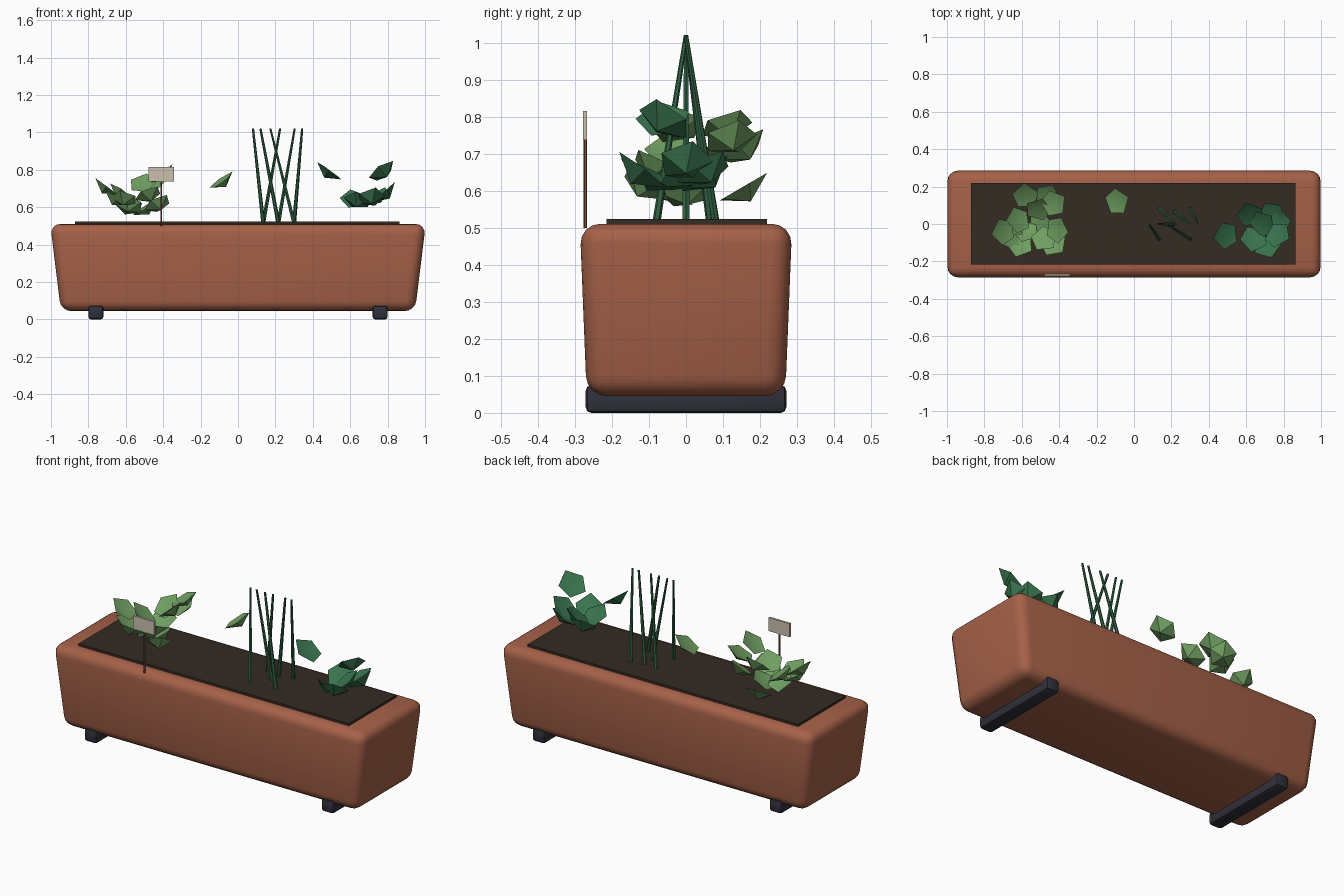
import bpy, bmesh, math, random
from mathutils import Vector, Matrix

random.seed(4)
cube = bpy.data.objects.get("Cube")
if cube:
    bpy.data.objects.remove(cube, do_unlink=True)


def material(name, rgb):
    m = bpy.data.materials.new(name)
    m.use_nodes = True
    m.diffuse_color = (*rgb, 1)
    bsdf = next(n for n in m.node_tree.nodes if n.type == 'BSDF_PRINCIPLED')
    bsdf.inputs["Base Color"].default_value = (*rgb, 1)
    bsdf.inputs["Roughness"].default_value = 0.8
    return m


terracotta = material("terracotta", (0.38, 0.12, 0.065))
soil_brown = material("soil brown", (0.035, 0.025, 0.017))
slate = material("dark slate", (0.03, 0.03, 0.045))
light_green = material("light leaf green", (0.16, 0.34, 0.12))
dark_green = material("dark leaf green", (0.04, 0.17, 0.075))
cane_green = material("cane green", (0.03, 0.12, 0.055))
cream = material("label cream", (0.6, 0.53, 0.42))
stake_brown = material("stake brown", (0.2, 0.075, 0.045))


def finish(name, bm, mat, smooth=None):
    bmesh.ops.recalc_face_normals(bm, faces=bm.faces)
    mesh = bpy.data.meshes.new(name)
    bm.to_mesh(mesh)
    bm.free()
    mesh.materials.append(mat)
    obj = bpy.data.objects.new(name, mesh)
    bpy.context.collection.objects.link(obj)
    if smooth:
        bpy.ops.object.select_all(action='DESELECT')
        obj.select_set(True)
        bpy.context.view_layer.objects.active = obj
        bpy.ops.object.shade_smooth_by_angle(angle=math.radians(smooth))
    return obj


def box(name, mat, centre, size, bevel=0, segments=1, base=(1, 1)):
    """Box with optional bevel; base scales the bottom corners for a taper."""
    bm = bmesh.new()
    bmesh.ops.create_cube(bm, size=1)
    for v in bm.verts:
        if v.co.z < 0:
            v.co.x *= base[0]
            v.co.y *= base[1]
        v.co = Vector(a * b for a, b in zip(v.co, size)) + Vector(centre)
    if bevel:
        bmesh.ops.bevel(bm, geom=bm.edges[:], offset=bevel, segments=segments,
                        profile=0.5, affect='EDGES')
    return finish(name, bm, mat, 40 if bevel else None)


def rod(name, mat, start, end, r1, r2, sides=6):
    start, end = Vector(start), Vector(end)
    axis = end - start
    bm = bmesh.new()
    turn = axis.to_track_quat('Z', 'Y').to_matrix().to_4x4()
    bmesh.ops.create_cone(bm, cap_ends=True, segments=sides, radius1=r1, radius2=r2,
                          depth=axis.length,
                          matrix=Matrix.Translation((start + end) / 2) @ turn)
    return finish(name, bm, mat, 40)


def leaf(name, mat, loc, heading, pitch, roll, r):
    """Cupped five-sided leaf, rising along its heading."""
    bm = bmesh.new()
    rim = []
    for i in range(5):
        a = math.tau * i / 5
        stretch = 1.15 if i == 0 else 1
        rim.append(bm.verts.new((r * stretch * math.cos(a), r * math.sin(a), r * 0.1)))
    under = bm.verts.new((r * 0.1, 0, -r * 0.5))
    inner = bm.verts.new((0, 0, -r * 0.12))
    for a, b in zip(rim, rim[1:] + rim[:1]):
        bm.faces.new((a, b, inner))
        bm.faces.new((b, a, under))
    bm.transform(Matrix.Translation(loc) @ Matrix.Rotation(heading, 4, 'Z')
                 @ Matrix.Rotation(-pitch, 4, 'Y') @ Matrix.Rotation(roll, 4, 'X'))
    return finish(name, bm, mat, 35)


def plant(name, mat, centre, radius, spots):
    """Leaves facing away from the plant's centre."""
    for i, spot in enumerate(spots):
        heading = math.atan2(spot[1] - centre[1], spot[0] - centre[0])
        leaf(f"{name}_{i + 1}", mat, spot, heading + random.uniform(-0.2, 0.2),
             random.uniform(0.5, 0.75), random.uniform(-0.25, 0.25), radius)


# Trough, soil and feet
box("planter_trough", terracotta, (0, 0, 0.278), (2.008, 0.574, 0.466),
    0.055, 4, base=(0.943, 0.935))
box("soil", soil_brown, (-0.005, 0.002, 0.508), (1.735, 0.435, 0.032))
for side, x in (("left", 0.76), ("right", -0.76)):
    box(f"{side}_foot", slate, (x, 0, 0.0375), (0.08, 0.542, 0.075), 0.015, 2)

# Canes leaning in two opposite rows to a shared ridge
canes = [(0.135, -0.08, 0.08), (0.216, 0.0, 0.12), (0.30, -0.08, 0.173),
         (0.135, 0.08, 0.225), (0.216, 0.065, 0.303), (0.30, 0.08, 0.343)]
for i, (x, y, top_x) in enumerate(canes):
    rod(f"cane_{i + 1}", cane_green, (x, y, 0.515), (top_x, 0, 1.02), 0.011, 0.006)

# Light green plant on the right, with one stray leaf
plant("light_leaf", light_green, (-0.55, 0.01), 0.074, [
    (-0.58, 0.15, 0.60), (-0.43, 0.11, 0.77), (-0.51, 0.08, 0.72),
    (-0.70, -0.04, 0.70), (-0.65, -0.07, 0.64), (-0.58, -0.04, 0.60),
    (-0.48, -0.08, 0.66), (-0.41, -0.03, 0.77), (-0.61, -0.11, 0.64),
    (-0.43, -0.11, 0.61), (-0.50, 0.00, 0.59), (-0.46, 0.15, 0.71),
    (-0.62, 0.02, 0.67), (-0.09, 0.12, 0.735)])

# Dark green plant on the left, with two raised leaves
plant("dark_leaf", dark_green, (0.66, -0.03), 0.077, [
    (0.49, -0.06, 0.785), (0.77, -0.06, 0.785), (0.62, 0.05, 0.635),
    (0.74, 0.05, 0.65), (0.64, -0.08, 0.63), (0.71, -0.12, 0.645),
    (0.69, 0.00, 0.64), (0.78, 0.00, 0.67)])

# Plant label on its stake
rod("label_stake", stake_brown, (-0.41, -0.272, 0.50), (-0.41, -0.272, 0.76), 0.005, 0.005)
box("label_plate", cream, (-0.41, -0.273, 0.777), (0.135, 0.012, 0.078))
